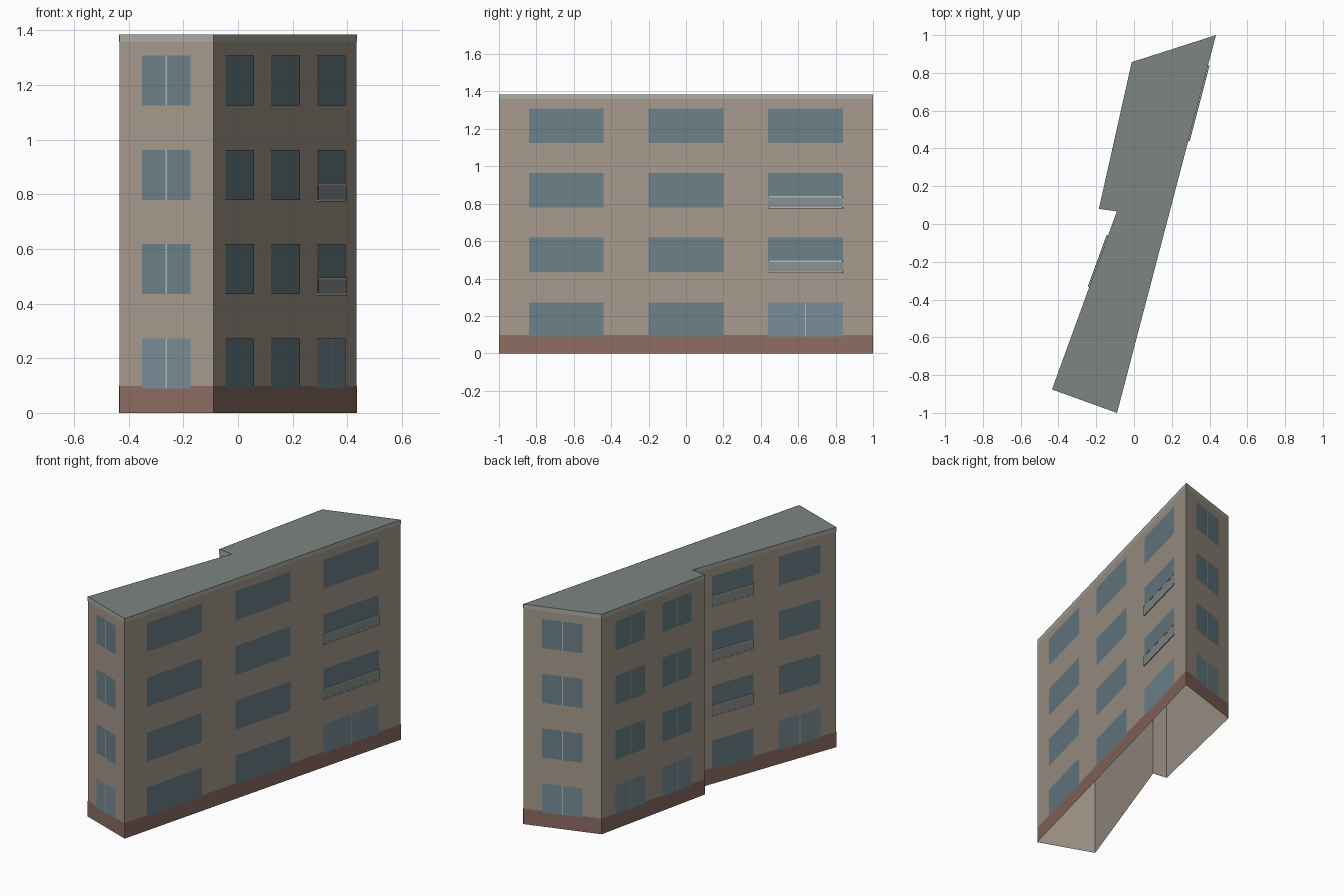
import bpy, bmesh
from mathutils import Vector

if "Cube" in bpy.data.objects:
    bpy.data.objects.remove(bpy.data.objects["Cube"])

H = 1.385            # building height
FLOOR = 0.345        # storey spacing
SILL, WIN_H = 0.09, 0.183
A, B, C, D, E, F = [Vector(p) for p in (
    (-0.434, -0.876), (-0.09, -1.0), (0.434, 1.0),
    (-0.012, 0.857), (-0.186, 0.08), (-0.091, 0.067))]
RING = [A, B, C, D, E, F]


def material(name, rgb):
    m = bpy.data.materials.new(name)
    m.diffuse_color = (*rgb, 1)
    m.use_nodes = True
    m.node_tree.nodes["Principled BSDF"].inputs["Base Color"].default_value = m.diffuse_color
    return m


MATS = {
    "walls": material("plaster", (0.376, 0.319, 0.262)),
    "roof": material("roofing", (0.205, 0.235, 0.223)),
    "plinth": material("plinth_brown", (0.262, 0.150, 0.120)),
    "cornice": material("cornice_grey", (0.41, 0.41, 0.38)),
    "windows": material("glass", (0.145, 0.216, 0.246)),
    "doors": material("door_glass", (0.185, 0.262, 0.305)),
    "mullions": material("frame_light", (0.45, 0.47, 0.45)),
    "balcony_panels": material("balcony_grey", (0.25, 0.28, 0.27)),
    "balcony_rails": material("rail_light", (0.45, 0.47, 0.45)),
}
PARTS = {name: bmesh.new() for name in MATS}


def point(edge, t, z, off):
    """Point on a facade: t along the wall, height z, pushed out by off."""
    p, q = edge
    d = q - p
    n = Vector((d.y, -d.x)).normalized()
    v = p + d * t + n * off
    return Vector((v.x, v.y, z))


def quad(part, edge, t0, t1, z0, z1, off):
    bm = PARTS[part]
    bm.faces.new([bm.verts.new(point(edge, t, z, off))
                  for t, z in ((t0, z0), (t1, z0), (t1, z1), (t0, z1))])


def box(part, edge, t0, t1, z0, z1, o0, o1):
    bm = PARTS[part]
    v = [bm.verts.new(point(edge, t, z, o)) for o in (o0, o1)
         for t, z in ((t0, z0), (t1, z0), (t1, z1), (t0, z1))]
    for f in ((3, 2, 1, 0), (4, 5, 6, 7), (0, 1, 5, 4),
              (1, 2, 6, 5), (2, 3, 7, 6), (3, 0, 4, 7)):
        bm.faces.new([v[i] for i in f])


def window(edge, centre, width, level, split=False, balcony=False):
    t0, t1 = centre - width / 2, centre + width / 2
    z0 = SILL + level * FLOOR
    quad("doors" if split and level == 0 else "windows",
         edge, t0, t1, z0, z0 + WIN_H, 0.002)
    if split:
        w = 0.003 / (edge[1] - edge[0]).length
        quad("mullions", edge, centre - w, centre + w, z0, z0 + WIN_H, 0.003)
    if balcony:
        box("balcony_rails", edge, t0, t1, z0 - 0.006, z0 + 0.002, 0, 0.008)
        box("balcony_panels", edge, t0, t1, z0 + 0.002, z0 + 0.054, 0.005, 0.007)
        box("balcony_rails", edge, t0, t1, z0 + 0.054, z0 + 0.061, 0.004, 0.008)


# Wall shell (open underneath), plinth strip and cornice strip on each side
for i, p in enumerate(RING):
    edge = (p, RING[(i + 1) % len(RING)])
    quad("walls", edge, 0, 1, 0, H, 0)
    quad("plinth", edge, 0, 1, 0, 0.098, 0.001)
    quad("cornice", edge, 0, 1, H - 0.026, H, 0.001)
bmesh.ops.remove_doubles(PARTS["walls"], verts=PARTS["walls"].verts, dist=1e-5)

# Flat roof
roof = PARTS["roof"]
roof.faces.new([roof.verts.new((p.x, p.y, H)) for p in RING])

for level in range(4):
    # End walls: one wide split window
    for edge in ((A, B), (C, D)):
        window(edge, 0.5, 0.52, level, split=True)
    # Long side: three columns, entrance and balconies in the last
    for c in (0.18, 0.5):
        window((B, C), c, 0.2, level)
    window((B, C), 0.82, 0.2, level, split=level == 0, balcony=level in (1, 2))
    # Stepped side, rear wing
    for c in (0.275, 0.73):
        window((D, E), c, 0.285, level, split=True)
    # Stepped side, front wing: balcony column and entrance column
    window((F, A), 0.28, 0.29, level, balcony=level > 0)
    window((F, A), 0.745, 0.29, level, split=level == 0)

for name, bm in PARTS.items():
    mesh = bpy.data.meshes.new(name)
    bm.to_mesh(mesh)
    bm.free()
    mesh.materials.append(MATS[name])
    bpy.context.collection.objects.link(bpy.data.objects.new(name, mesh))
